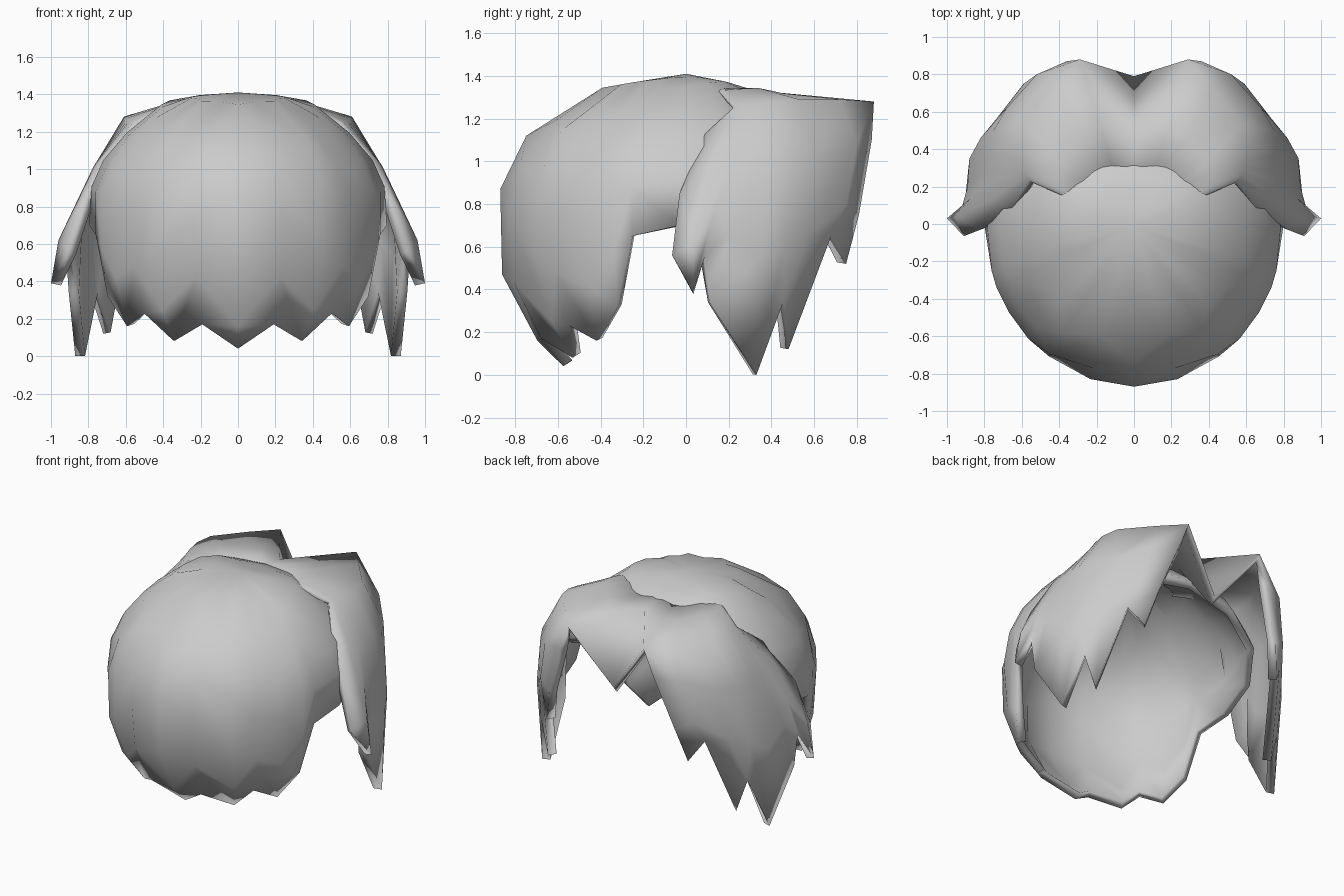
import bpy, bmesh
from math import sin, cos, radians, atan2
from mathutils import Vector

if "Cube" in bpy.data.objects:
    bpy.data.objects.remove(bpy.data.objects["Cube"])


def add_grid(bm, cols):
    """Quads between neighbouring columns of points."""
    vs = [[bm.verts.new(p) for p in c] for c in cols]
    for a, b in zip(vs, vs[1:]):
        for i in range(len(a) - 1):
            bm.faces.new((a[i], a[i + 1], b[i + 1], b[i]))


def shell(name, grids, thickness):
    """Half shell of merged grids, facing outward, mirrored and thickened inward."""
    bm = bmesh.new()
    for g in grids:
        add_grid(bm, g)
    bmesh.ops.remove_doubles(bm, verts=bm.verts, dist=0.0005)
    bmesh.ops.recalc_face_normals(bm, faces=bm.faces)
    centre = Vector((0, 0, 0.7))
    if sum(f.normal.dot(f.calc_center_median() - centre) * f.calc_area() for f in bm.faces) < 0:
        bmesh.ops.reverse_faces(bm, faces=bm.faces)
    for f in bm.faces:
        f.smooth = True
    me = bpy.data.meshes.new(name)
    bm.to_mesh(me)
    bm.free()
    ob = bpy.data.objects.new(name, me)
    bpy.context.collection.objects.link(ob)
    m = ob.modifiers.new("mirror", 'MIRROR')
    m.use_clip = True
    m.merge_threshold = 0.002
    s = ob.modifiers.new("thickness", 'SOLIDIFY')
    s.thickness = thickness
    s.offset = -1
    return ob


# Dome section: (radius fraction, height) from the apex down
PROFILE = [(0, 1.41), (.45, 1.345), (.86, 1.12), (1, .87), (.99, .47), (.80, .16), (.66, .04)]


def dome_point(az, t):
    i = min(int(t), len(PROFILE) - 2)
    f = t - i
    r = PROFILE[i][0] * (1 - f) + PROFILE[i + 1][0] * f
    z = PROFILE[i][1] * (1 - f) + PROFILE[i + 1][1] * f
    s2 = sin(az) ** 2
    z += 0.04 * s2 * max(0, 1 - abs(t - 1))      # fuller shoulders
    if t > 4:
        r += 0.12 * s2 * min(1, t - 4)           # sides tuck in less than the nape
    depth = 0.87 * (1 - 0.24 * max(0, -cos(az)))  # flatter at the forehead
    return Vector((0.8 * r * sin(az), -depth * r * cos(az), z))


def height_to_t(z):
    for i in range(len(PROFILE) - 1):
        z0, z1 = PROFILE[i][1], PROFILE[i + 1][1]
        if z >= z1 - 1e-6:
            return i + (z0 - z) / (z0 - z1)
    return len(PROFILE) - 1


# Main cap with zigzag hem: (azimuth from the covered side, hem height)
hem = [(0, .04), (17, .17), (35, .08), (45, .23), (57, .16), (67, .32), (73, .65),
       (88, .70), (105, .80), (125, .93), (150, 1.05), (180, 1.10)]
cap_cols = []
for deg, z in hem:
    end = height_to_t(z)
    cap_cols.append([dome_point(radians(deg), end * k / 6) for k in range(7)])
shell("hair_cap", [cap_cols], 0.05)

# Side lock columns, from the parting to the rear edge: ridge, upper, middle, tip
lock = [
    [(.29, .88, 1.28), (.36, .87, 1.10), (.48, .81, .75), (.54, .75, .52)],
    [(.42, .72, 1.29), (.52, .80, 1.08), (.59, .75, .80), (.62, .68, .65)],
    [(.58, .53, 1.29), (.68, .62, 1.00), (.73, .57, .65), (.72, .48, .12)],
    [(.61, .42, 1.28), (.75, .50, 1.00), (.82, .46, .60), (.79, .455, .34)],
    [(.60, .33, 1.27), (.78, .38, 1.00), (.88, .35, .55), (.87, .33, 0)],
    [(.59, .29, 1.265), (.78, .29, 1.00), (.89, .20, .65), (.905, .11, .34)],
    [(.58, .26, 1.26), (.77, .22, 1.02), (.87, .14, .80), (.92, .09, .56)],
    [(.56, .235, 1.255), (.76, .13, 1.03), (.96, .04, .62), (1.0, .03, .39)],
    [(.54, .22, 1.25), (.65, .09, 1.13), (.82, -.03, .85), (.91, -.065, .56)],
]

# Fringe top growing out of the cap to the lock ridges, dipping at the centre parting
fringe = [[(0, .24, 1.34), (0, .45, 1.315), (0, .79, .90)]]
for col in lock:
    ridge = Vector(col[0])
    top = dome_point(atan2(ridge.x / .8, -ridge.y / .87), .7)
    mid = (top + ridge) / 2 + Vector((0, 0, -.012 if ridge.y > .6 else .008))
    fringe.append([top - Vector((0, 0, .04)), mid, ridge])
shell("fringe_and_side_locks", [fringe, lock], 0.055)
